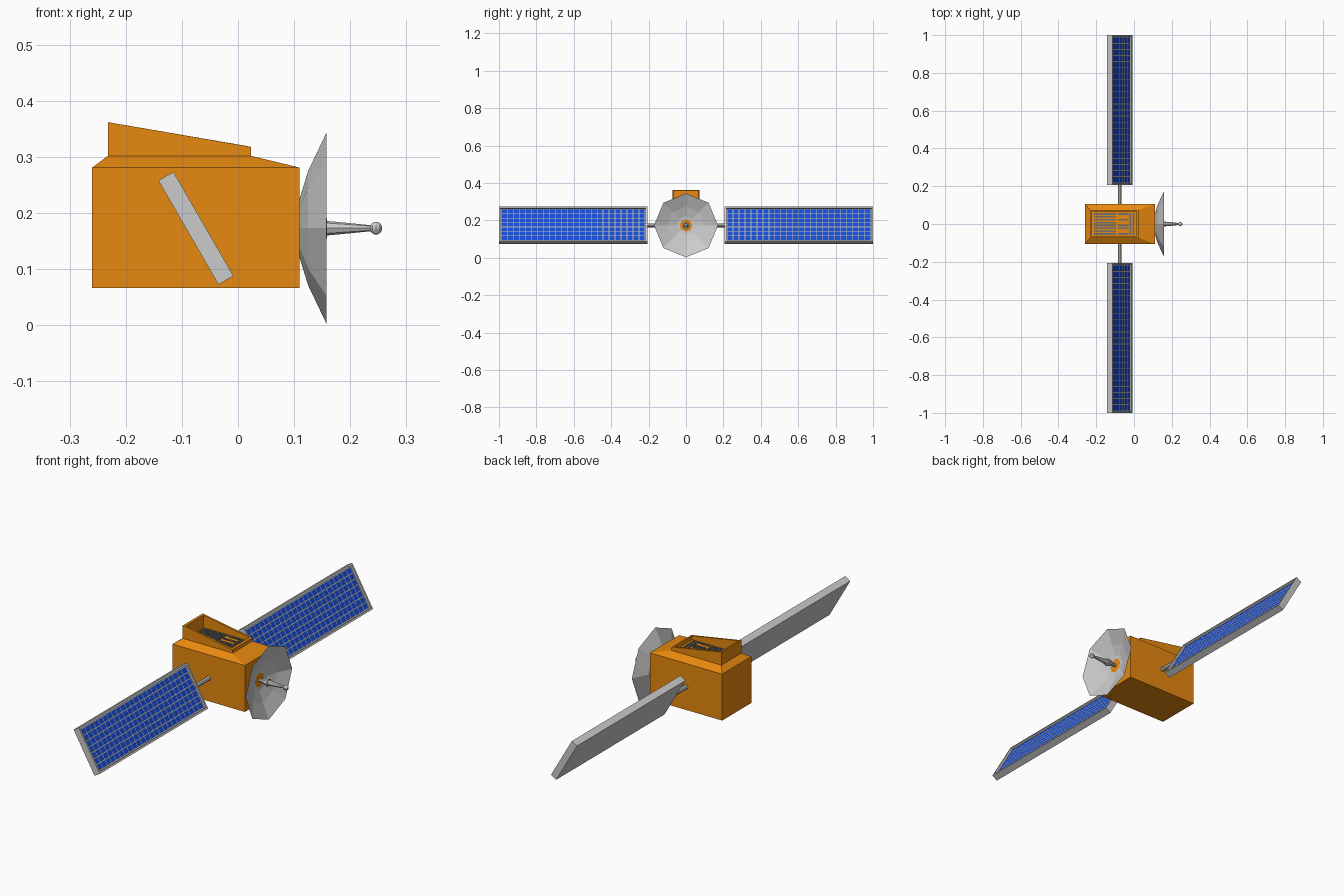
import bpy, bmesh
from math import cos, sin, pi, radians
from mathutils import Matrix, Vector

if "Cube" in bpy.data.objects:
    bpy.data.objects.remove(bpy.data.objects["Cube"])

def material(name, rgb):
    m = bpy.data.materials.new(name)
    m.diffuse_color = (*rgb, 1)
    m.use_nodes = True
    m.node_tree.nodes["Principled BSDF"].inputs["Base Color"].default_value = m.diffuse_color
    return m

ORANGE = material("orange_foil", (0.80, 0.25, 0.005))
BLUE = material("solar_blue", (0.008, 0.07, 0.68))
TAN = material("cell_grid", (0.50, 0.46, 0.33))
DARK = material("vent_grey", (0.16, 0.16, 0.17))
AXIS_Z = 0.173

def finish(bm, name, *mats):
    bmesh.ops.recalc_face_normals(bm, faces=bm.faces)
    me = bpy.data.meshes.new(name)
    bm.to_mesh(me)
    bm.free()
    for m in mats:
        me.materials.append(m)
    ob = bpy.data.objects.new(name, me)
    bpy.context.collection.objects.link(ob)
    return ob

def add_box(bm, x0, x1, y0, y1, z0, z1):
    mat = Matrix.Translation(((x0+x1)/2, (y0+y1)/2, (z0+z1)/2)) @ \
        Matrix.Diagonal((x1-x0, y1-y0, z1-z0, 1))
    bmesh.ops.create_cube(bm, size=1, matrix=mat)

def ring(bm, x0, x1, y, z0, z1):
    """Rectangular loop, z0 at the x0 end and z1 at the x1 end."""
    return [bm.verts.new(p) for p in
            ((x0, -y, z0), (x1, -y, z1), (x1, y, z1), (x0, y, z0))]

def bridge(bm, a, b):
    n = len(a)
    for i in range(n):
        bm.faces.new((a[i], a[(i+1) % n], b[(i+1) % n], b[i]))

def lathe_x(name, profile, sides, *mats, phase=0.0):
    """Revolve (x, radius) points about the dish axis."""
    bm = bmesh.new()
    prev = None
    for x, r in profile:
        loop = [bm.verts.new((x, r*cos(phase + 2*pi*i/sides),
                AXIS_Z + r*sin(phase + 2*pi*i/sides))) for i in range(sides)]
        if prev:
            bridge(bm, prev, loop)
        prev = loop
    bmesh.ops.remove_doubles(bm, verts=bm.verts, dist=1e-5)
    return finish(bm, name, *mats)

# Body, tapered shoulder and slanted open hood, as one continuous shell
bm = bmesh.new()
loops = [ring(bm, -0.26, 0.11, 0.107, 0.066, 0.066),
         ring(bm, -0.26, 0.11, 0.107, 0.281, 0.281),
         ring(bm, -0.232, 0.023, 0.073, 0.302, 0.302),
         ring(bm, -0.232, 0.023, 0.073, 0.362, 0.318),
         ring(bm, -0.222, 0.013, 0.064, 0.360, 0.320),
         ring(bm, -0.222, 0.013, 0.064, 0.302, 0.302)]
for a, b in zip(loops, loops[1:]):
    bridge(bm, a, b)
bm.faces.new(loops[0])
bm.faces.new(loops[-1])
finish(bm, "body", ORANGE)

# Vent slats on the hood floor: long bars, short blocks, end bars
bm = bmesh.new()
for i in range(8):
    y = -0.053 + i*0.0151
    add_box(bm, -0.212, -0.095, y-0.0045, y+0.0045, 0.300, 0.306)
for i in (0, 2, 3, 5, 7):
    y = -0.053 + i*0.0151
    add_box(bm, -0.086, -0.030, y-0.0045, y+0.0045, 0.300, 0.306)
for x in (-0.020, -0.004):
    add_box(bm, x-0.004, x+0.004, -0.057, 0.057, 0.300, 0.306)
finish(bm, "vent_slats", DARK)

# Solar panels: tilted frame with recessed floor of inset cells
L, T, Y0, Y1, RIM, DEPTH = 0.214, 0.031, 0.207, 1.0, 0.012, 0.010
CENTRE = Vector((-0.075, 0, AXIS_Z))
TILT = Matrix.Translation(CENTRE) @ Matrix.Rotation(radians(-30), 4, 'Y')
for side, sgn in (("left", -1), ("right", 1)):
    y0, y1 = sorted((sgn*Y0, sgn*Y1))
    bm = bmesh.new()
    add_box(bm, -T/2, T/2, y0, y1, -L/2, L/2)
    bm.normal_update()
    front = [f for f in bm.faces if f.normal.x > 0.9]
    bmesh.ops.inset_region(bm, faces=front, thickness=RIM)
    rim = bmesh.ops.extrude_face_region(bm, geom=front)
    bmesh.ops.translate(bm, vec=(-DEPTH, 0, 0),
                        verts=[v for v in rim["geom"] if isinstance(v, bmesh.types.BMVert)])
    bmesh.ops.delete(bm, geom=[f for f in front if f.is_valid], context='FACES')
    finish(bm, side + "_panel_frame").matrix_world = TILT

    bm = bmesh.new()
    m = Matrix.Translation((T/2 - DEPTH + 0.001, (y0+y1)/2, 0)) @ \
        Matrix.Rotation(pi/2, 4, 'Y') @ \
        Matrix.Diagonal((L/2 - RIM, (Y1-Y0)/2 - RIM, 1, 1))
    bmesh.ops.create_grid(bm, x_segments=7, y_segments=24, size=1, matrix=m)
    bm.normal_update()
    cells = list(bm.faces)
    edge = bmesh.ops.inset_individual(bm, faces=cells, thickness=0.0026)
    for f in edge["faces"]:
        f.material_index = 1
    for f in cells:
        f.material_index = 0
    finish(bm, side + "_solar_cells", BLUE, TAN).matrix_world = TILT

    # Support strut between body and panel
    bm = bmesh.new()
    m = Matrix.Translation((CENTRE.x, sgn*0.16, AXIS_Z)) @ Matrix.Rotation(pi/2, 4, 'X')
    bmesh.ops.create_cone(bm, cap_ends=True, segments=8, radius1=0.010,
                          radius2=0.010, depth=0.12, matrix=m)
    finish(bm, side + "_strut")

# Eight-sided dish, flared feed horn, antenna rod and ball tip
lathe_x("dish", [(0.104, 0), (0.109, 0.05), (0.125, 0.102), (0.158, 0.171),
                 (0.127, 0.101), (0.1115, 0.05), (0.107, 0)], 8)
lathe_x("feed_horn", [(0.105, 0.007), (0.125, 0.008), (0.156, 0.018),
                      (0.159, 0.018), (0.159, 0)], 8)
lathe_x("antenna_rod", [(0.158, 0.013), (0.20, 0.009), (0.24, 0.005)], 8)
bm = bmesh.new()
bmesh.ops.create_uvsphere(bm, u_segments=10, v_segments=8, radius=0.0115,
                          matrix=Matrix.Translation((0.246, 0, AXIS_Z)))
finish(bm, "antenna_ball")
